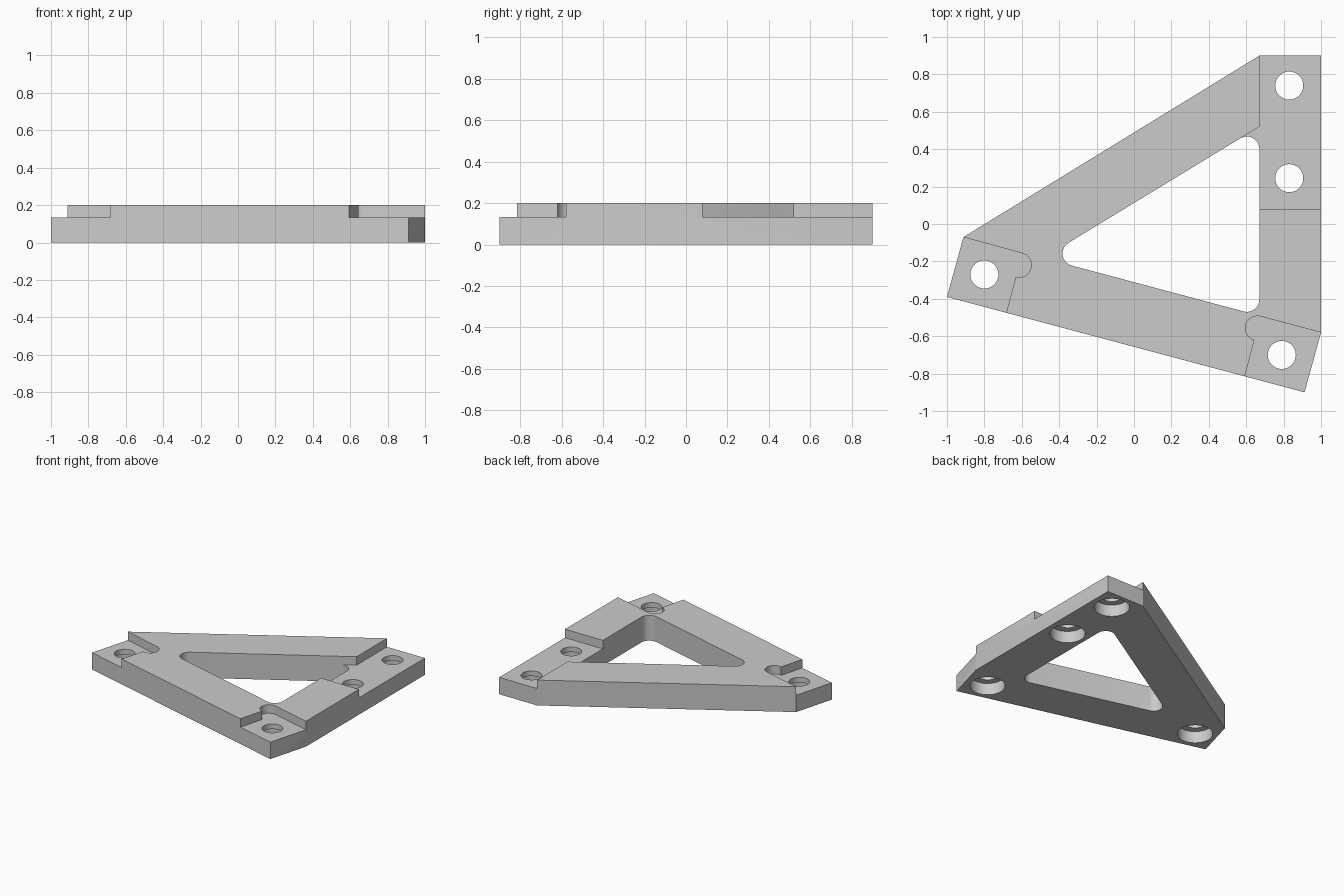
import bpy, bmesh
from math import sin, cos, radians, pi
from mathutils import Vector

if "Cube" in bpy.data.objects:
    bpy.data.objects.remove(bpy.data.objects["Cube"], do_unlink=True)

TOP, FLOOR, BORE = 0.2, 0.133, 0.093

grey = bpy.data.materials.new("plain_grey")
grey.use_nodes = True
colour = (0.6, 0.6, 0.6, 1)
grey.diffuse_color = colour
grey.node_tree.nodes["Principled BSDF"].inputs["Base Color"].default_value = colour


def prism(name, points, low, high):
    """Extrude a flat outline from low to high."""
    bm = bmesh.new()
    face = bm.faces.new([bm.verts.new((p[0], p[1], low)) for p in points])
    out = bmesh.ops.extrude_face_region(bm, geom=[face])
    moved = [v for v in out["geom"] if isinstance(v, bmesh.types.BMVert)]
    bmesh.ops.translate(bm, vec=(0, 0, high - low), verts=moved)
    bmesh.ops.recalc_face_normals(bm, faces=bm.faces)
    mesh = bpy.data.meshes.new(name)
    bm.to_mesh(mesh)
    bm.free()
    mesh.materials.append(grey)
    obj = bpy.data.objects.new(name, mesh)
    bpy.context.collection.objects.link(obj)
    return obj


def arc(centre, radius, start, end, steps=16):
    """Points along an arc, angles in degrees."""
    angles = [radians(start + (end - start) * i / steps) for i in range(steps + 1)]
    return [(centre[0] + radius * cos(a), centre[1] + radius * sin(a)) for a in angles]


def rounded(corners, radius, steps=10):
    """Round every corner of a convex outline."""
    points = []
    for i, corner in enumerate(corners):
        c = Vector(corner)
        a = (Vector(corners[i - 1]) - c).normalized()
        b = (Vector(corners[(i + 1) % len(corners)]) - c).normalized()
        half = a.angle(b) / 2
        centre = c + (a + b).normalized() * radius / sin(half)
        start = c + a * radius * cos(half) / sin(half) - centre
        end = c + b * radius * cos(half) / sin(half) - centre
        sweep = pi - 2 * half
        for k in range(steps + 1):
            t = k / steps
            p = (start * sin((1 - t) * sweep) + end * sin(t * sweep)) / sin(sweep)
            points.append(centre + p)
    return points


# Full-height triangular plate
plate = prism("bracket_plate", [(0.67, 0.9), (-0.912, -0.07), (-1, -0.39),
                                (0.912, -0.9), (1, -0.58), (1, 0.9)], 0, TOP)

# Rounded triangular window
window = [(0.67, 0.52), (-0.484, -0.182), (0.67, -0.49)]
cutters = [prism("window_cutter", rounded(window, 0.067), -0.1, 0.4)]

# Lowered mounting pads, two with a round relief at the inner corner
back_pad = [(0.67, 0.08), (1.1, 0.08), (1.1, 1), (0.67, 1), (0.67, 0.52),
            (0.56, 0.453), (0.55, 0.3), (0.55, 0.08)]
left_pad = [(-1.1, -0.019)] + arc((-0.615, -0.22), 0.066, 75, -105) + [
    (-0.703, -0.55), (-1.2, -0.42)]
front_pad = [(1.1, -0.607)] + arc((0.66, -0.557), 0.065, 75, 255) + [
    (0.576, -0.88), (1, -1.1)]
for name, outline in (("back", back_pad), ("left", left_pad), ("front", front_pad)):
    cutters.append(prism(name + "_pad_cutter", outline, FLOOR, 0.4))

# Screw holes, counterbored from below
for hole in ((0.83, 0.74), (0.83, 0.245), (-0.8, -0.27), (0.79, -0.7)):
    for radius, high in ((0.075, 0.4), (0.127, BORE)):
        ring = arc(hole, radius, 0, 360, 40)[:-1]
        cutters.append(prism("hole_cutter", ring, -0.1, high))

for cutter in cutters:
    cutter.hide_render = True
    mod = plate.modifiers.new(cutter.name, "BOOLEAN")
    mod.operation = "DIFFERENCE"
    mod.solver = "EXACT"
    mod.object = cutter

# Bake the cuts and remove the cutters
bpy.context.view_layer.update()
graph = bpy.context.evaluated_depsgraph_get()
result = bpy.data.meshes.new_from_object(plate.evaluated_get(graph))
plate.modifiers.clear()
plate.data = result
for cutter in cutters:
    bpy.data.objects.remove(cutter, do_unlink=True)

bpy.ops.object.select_all(action="DESELECT")
plate.select_set(True)
bpy.context.view_layer.objects.active = plate
bpy.ops.object.shade_smooth_by_angle(angle=radians(30))
